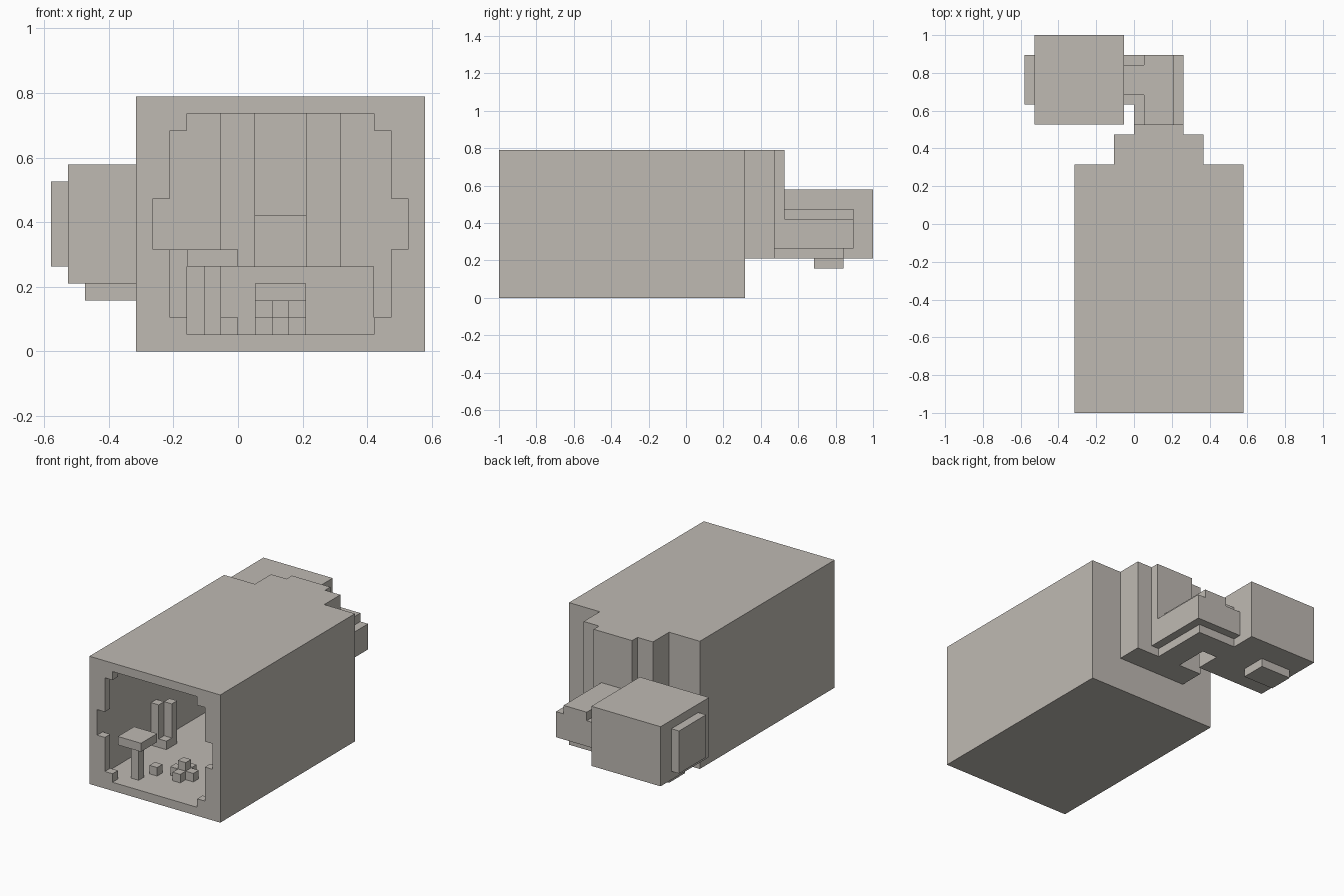
import bpy
import bmesh

old = bpy.data.objects.get("Cube")
if old:
    bpy.data.objects.remove(old, do_unlink=True)

U = 1 / 19      # size of one building block
MID = 2.5       # symmetry axis of the main hall, in blocks

stone = bpy.data.materials.new("warm grey stone")
stone.use_nodes = True
COLOUR = (0.52, 0.49, 0.45, 1)
stone.diffuse_color = COLOUR
stone.node_tree.nodes["Principled BSDF"].inputs["Base Color"].default_value = COLOUR


def build(name, boxes):
    """One object made of boxes, each given as x, y and z ranges in blocks."""
    bm = bmesh.new()
    for xs, ys, zs in boxes:
        new = bmesh.ops.create_cube(bm, size=1)["verts"]
        for v in new:
            v.co = [(r[0] if c < 0 else r[1]) * U for c, r in zip(v.co, (xs, ys, zs))]
    mesh = bpy.data.meshes.new(name)
    bm.to_mesh(mesh)
    bm.free()
    mesh.materials.append(stone)
    obj = bpy.data.objects.new(name, mesh)
    bpy.context.collection.objects.link(obj)
    return obj


def both(xs, ys, zs):
    """A box and its mirror image across the hall axis."""
    return [(xs, ys, zs), ((2 * MID - xs[1], 2 * MID - xs[0]), ys, zs)]


# Main hall: floor, ceiling, side walls and pierced back wall
HALL_X, HALL_Y = (-6, 11), (-19, 6)
build("hall_floor", [(HALL_X, HALL_Y, (0, 1))])
build("hall_ceiling", [(HALL_X, HALL_Y, (14, 15))])
build("hall_side_walls", both((-6, -5), (-18, 6), (1, 14)))
build("hall_back_wall", both((-5, -1), (5, 6), (1, 14)) + [((-1, 6), (5, 6), (1, 5))])

# Stepped front opening, row by row
rows = [(1, 2, 5.5), (2, 6, 6.5), (6, 9, 7.5), (9, 13, 6.5), (13, 14, 5.5)]
frame = []
for low, high, half in rows:
    frame += both((-6, MID - half), (-19, -18), (low, high))
build("front_frame", frame)

# Rear apse with a narrow end wall
build("rear_apse",
      both((-2, -1), (6, 9), (5, 14)) + both((-1, 1), (8, 9), (5, 14))
      + [((-2, 7), (6, 9), (4, 5)), ((-2, 7), (6, 9), (14, 15))])
build("apse_end_wall", [((0, 5), (9, 10), (8, 15))])

# Bent passage leading to the side room
build("passage_floor", [((1, 4), (9, 16), (4, 5)), ((-1, 1), (13, 16), (4, 5))])
build("passage_walls", [
    ((4, 5), (9, 17), (5, 8)), ((0, 1), (9, 13), (5, 8)),
    ((-1, 0), (12, 13), (5, 8)), ((-1, 4), (16, 17), (5, 8))])
build("passage_roof", [((1, 4), (10, 17), (8, 9)), ((-1, 1), (13, 16), (8, 9))])

# Side room with a doorway, a wall bay and a sunken floor
ROOM_X, ROOM_Y = (-10, -1), (10, 19)
build("side_room", [
    (ROOM_X, ROOM_Y, (4, 5)), (ROOM_X, ROOM_Y, (10, 11)),
    (ROOM_X, (10, 11), (5, 10)), (ROOM_X, (18, 19), (5, 10)),
    ((-10, -9), (11, 18), (5, 10)),
    ((-2, -1), (11, 13), (5, 10)), ((-2, -1), (16, 18), (5, 10)),
    ((-2, -1), (13, 16), (8, 10))])
build("room_bay", [((-11, -10), (12, 17), (5, 10))])
build("room_sunken_floor", [((-9, -5), (13, 16), (3, 4))])

# Landing and stairs up to the apse
build("landing", [((-3, 8), (3, 5), (1, 5))])
build("stairs", [((1, 4), (y, y + 1), (1, y + 2)) for y in range(0, 3)])

# Table near the entrance
build("table", [((-3, 0), (-18, -15), (5, 6)), ((-2, -1), (-17, -16), (1, 5))])

# Cross-shaped pile of blocks and a loose block
build("block_pile", [((2, 3), (-15, -12), (1, 2)), ((1, 2), (-14, -13), (1, 2)),
                     ((3, 4), (-14, -13), (1, 2)), ((2, 3), (-14, -13), (2, 3))])
build("loose_block", [((-1, 0), (-15, -14), (1, 2))])

# Pair of posts with a low block in front
build("left_posts", [((-5, -4), (-9, -8), (1, 6)), ((-4, -3), (-8, -7), (1, 6)),
                     ((-4, -3), (-9, -8), (1, 2))])
